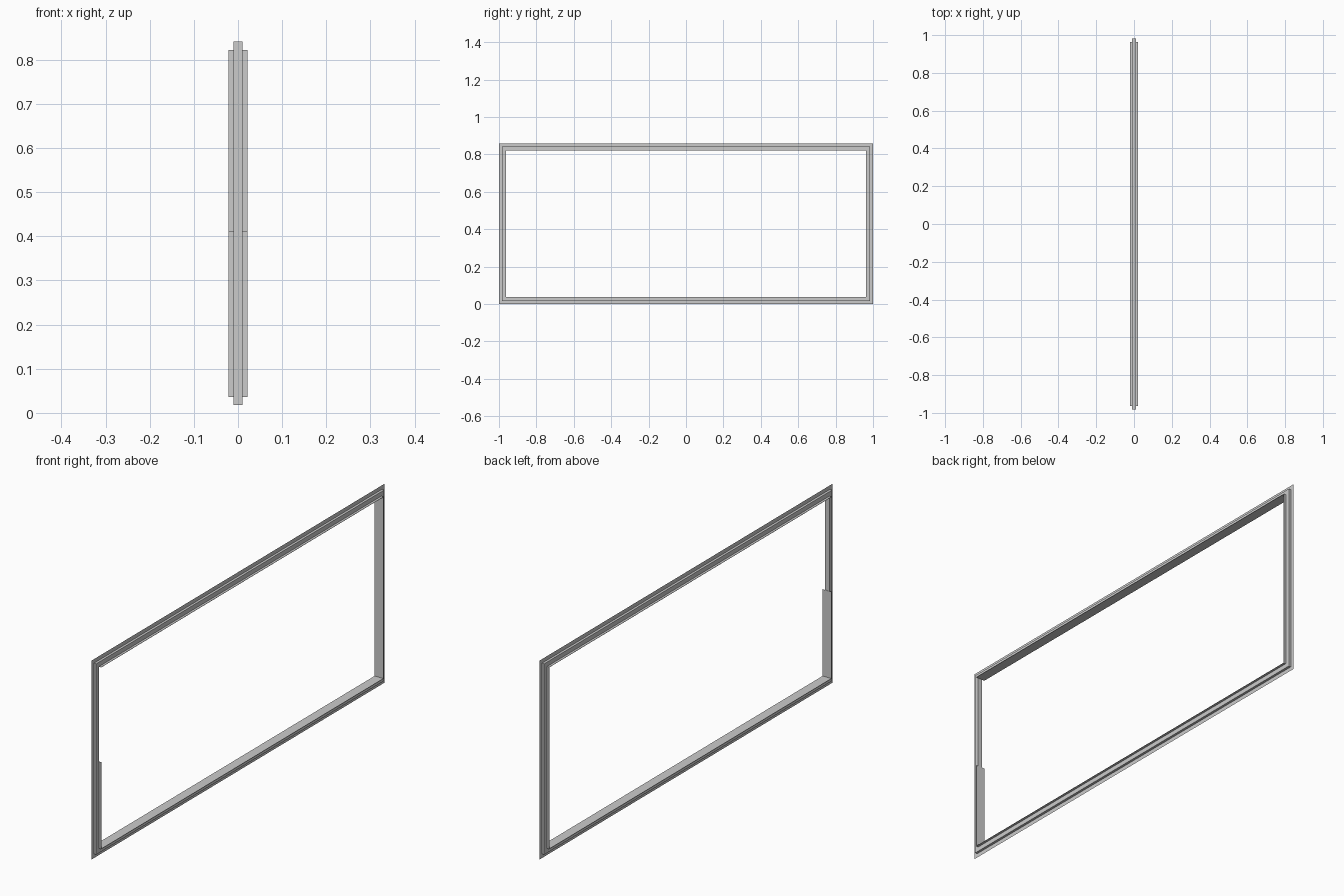
import bpy, bmesh

if "Cube" in bpy.data.objects:
    bpy.data.objects.remove(bpy.data.objects["Cube"])

HALF_Y, HEIGHT = 1.0, 0.859


def corners(d):
    """Rectangle in the y-z plane, inset by d."""
    y, lo, hi = HALF_Y - d, d, HEIGHT - d
    return [(-y, lo), (y, lo), (y, hi), (-y, hi)]


def finish(name, bm):
    bmesh.ops.recalc_face_normals(bm, faces=bm.faces)
    mesh = bpy.data.meshes.new(name)
    bm.to_mesh(mesh)
    bm.free()
    ob = bpy.data.objects.new(name, mesh)
    bpy.context.collection.objects.link(ob)
    return ob


def frame(name, profile, closed):
    """Sweep a profile of (x, inset) points round the rectangle with mitred corners."""
    bm = bmesh.new()
    rings = [[bm.verts.new((x, y, z)) for y, z in corners(d)] for x, d in profile]
    for i in range(len(rings) if closed else len(rings) - 1):
        a, b = rings[i], rings[(i + 1) % len(rings)]
        for k in range(4):
            j = (k + 1) % 4
            bm.faces.new((a[k], a[j], b[j], b[k]))
    return finish(name, bm)


def ribbon(name, path, half_width, thickness):
    """Flat strip that follows a y-z path."""
    bm = bmesh.new()
    rows = [[bm.verts.new((x, y, z)) for x in (-half_width, half_width)] for y, z in path]
    for a, b in zip(rows, rows[1:]):
        bm.faces.new((a[0], a[1], b[1], b[0]))
    ob = finish(name, bm)
    mod = ob.modifiers.new("thickness", "SOLIDIFY")
    mod.thickness = thickness
    mod.offset = 0
    mod.use_even_offset = True
    return ob


# thin outer fin in the middle plane
frame("outer_fin", [(0, 0), (0, 0.018)], False)

# narrow stepped body
frame("frame_body", [(-0.0105, 0.0175), (0.0105, 0.0175),
                     (0.0105, 0.0365), (-0.0105, 0.0365)], True)

# wide inner lining, absent on the upper half of the -y side
c = corners(0.0372)
ribbon("inner_lining", [(c[0][0], 0.412)] + c, 0.021, 0.0014)
